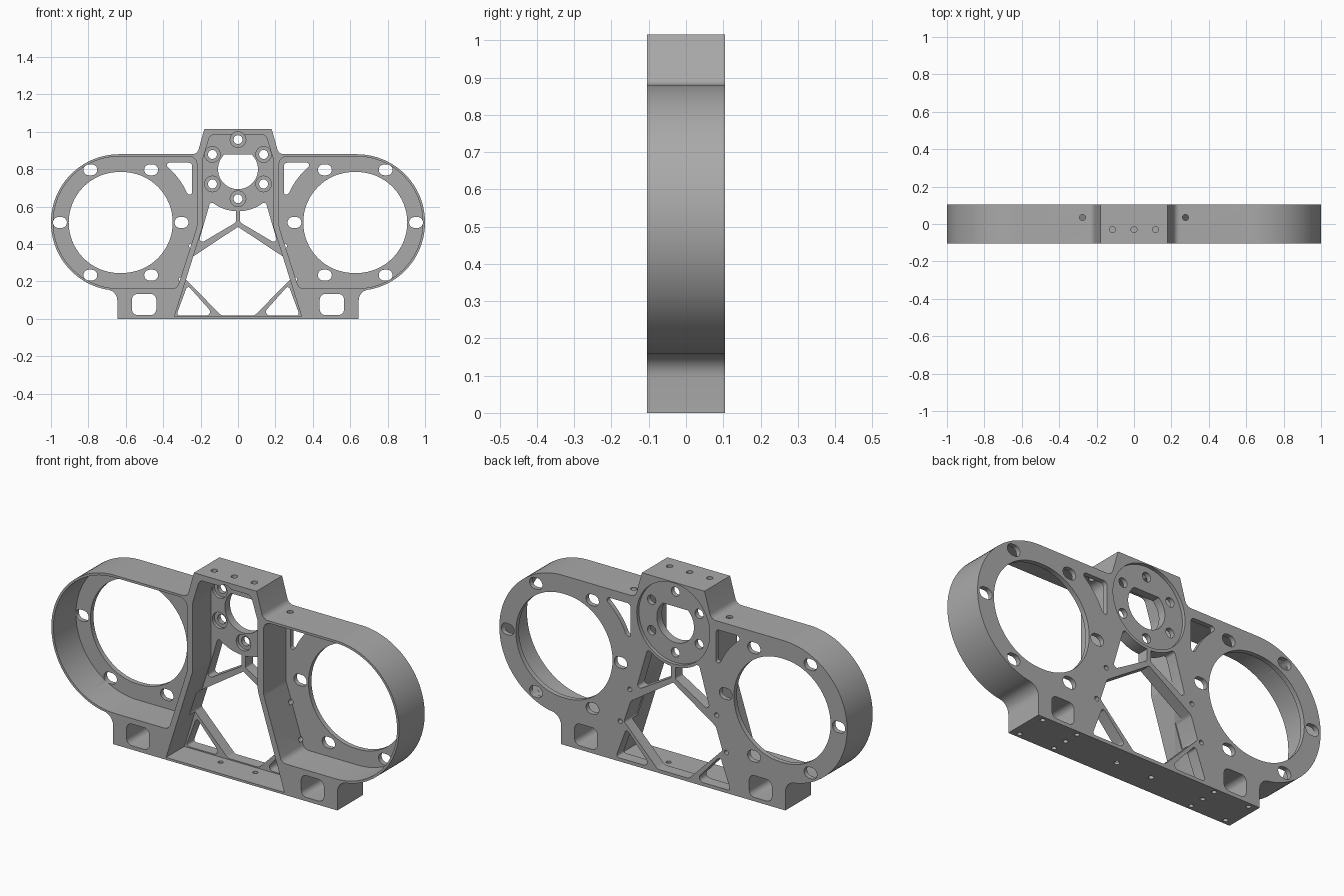
import bpy, bmesh, math
from mathutils import Vector

BACK, FRONT = 0.105, -0.105
SIDE_FLOOR, MID_FLOOR = 0.08, 0.045
SIDE_X, SIDE_Z, MID_Z = 0.627, 0.515, 0.80

cube = bpy.data.objects.get("Cube")
if cube:
    bpy.data.objects.remove(cube, do_unlink=True)


def arc(cx, cz, r, a0, a1, n=32):
    """Points along an arc, angles in degrees."""
    angles = [math.radians(a0 + (a1 - a0) * i / n) for i in range(n + 1)]
    return [(cx + r * math.cos(a), cz + r * math.sin(a)) for a in angles]


def circle(cx, cz, r, n=24):
    return arc(cx, cz, r, 0, 360, n)[:-1]


def slot(cx, cz, r, half, n=16):
    """Circle stretched sideways into a short slot."""
    return arc(cx + half, cz, r, -90, 90, n) + arc(cx - half, cz, r, 90, 270, n)


def rounded(points, n=6):
    """Fillet each corner given as (x, z, radius); plain (x, z) stays sharp."""
    out = []
    for i, p in enumerate(points):
        corner = Vector(p[:2])
        if len(p) < 3:
            out.append(p)
            continue
        to_a = Vector(points[i - 1][:2]) - corner
        to_b = Vector(points[(i + 1) % len(points)][:2]) - corner
        u, v = to_a.normalized(), to_b.normalized()
        half = u.angle(v) / 2
        t = min(p[2] / math.tan(half), 0.9 * min(to_a.length, to_b.length))
        r = t * math.tan(half)
        centre = corner + (u + v).normalized() * (r / math.sin(half))
        s, e = corner + u * t - centre, corner + v * t - centre
        start = math.atan2(s.y, s.x)
        turn = (math.atan2(e.y, e.x) - start + math.pi) % (2 * math.pi) - math.pi
        for k in range(n + 1):
            a = start + turn * k / n
            out.append((centre.x + r * math.cos(a), centre.y + r * math.sin(a)))
    return out


def flip(points):
    return [(-p[0],) + tuple(p[1:]) for p in reversed(points)]


def symmetric(half):
    return half + flip(half)


def prism(bm, points, a, b, axis="y"):
    """Extrude a flat outline from a to b along y or z."""
    def place(p, d):
        return (p[0], d, p[1]) if axis == "y" else (p[0], p[1], d)
    lo = [bm.verts.new(place(p, a)) for p in points]
    hi = [bm.verts.new(place(p, b)) for p in points]
    bm.faces.new(lo)
    bm.faces.new(hi[::-1])
    for i in range(len(points)):
        j = (i + 1) % len(points)
        bm.faces.new((lo[j], lo[i], hi[i], hi[j]))


def both(bm, points, a, b, axis="y"):
    prism(bm, points, a, b, axis)
    prism(bm, flip(points), a, b, axis)


def make_object(name, bm):
    bmesh.ops.recalc_face_normals(bm, faces=bm.faces)
    mesh = bpy.data.meshes.new(name)
    bm.to_mesh(mesh)
    bm.free()
    obj = bpy.data.objects.new(name, mesh)
    bpy.context.collection.objects.link(obj)
    return obj


# Solid outer body
bm = bmesh.new()
half = [(0.645, 0), (0.645, 0.152, 0.06)]
half += arc(SIDE_X + 0.008, SIDE_Z, 0.365, -78, 90, 48)
half += [(0.218, 0.88, 0.035), (0.18, 1.015)]
prism(bm, rounded(symmetric(half)), FRONT, BACK)
body = make_object("bracket_body", bm)

# Front pockets: two round side housings and the tapered middle bay
pockets = bmesh.new()
side = arc(SIDE_X + 0.008, SIDE_Z, 0.353, -90, 90, 48)
side += [(0.22, 0.868, 0.04), (0.22, 0.49, 0.08), (0.325, 0.162, 0.035)]
both(pockets, rounded(side), -0.2, SIDE_FLOOR)
middle = [(0.34, 0.012), (0.187, 0.5, 0.08), (0.187, 0.86, 0.06), (0.148, 0.985, 0.03)]
prism(pockets, rounded(symmetric(middle)), -0.2, MID_FLOOR)

# Openings through the web and feet
holes = bmesh.new()
both(holes, slot(SIDE_X, SIDE_Z, 0.27, 0.008, 32), 0.05, 0.2)
for i in range(6):
    a = math.radians(60 * i)
    x, z = math.cos(a), math.sin(a)
    both(holes, slot(SIDE_X + 0.325 * x, SIDE_Z + 0.325 * z, 0.029, 0.008), 0.05, 0.2)
    prism(holes, circle(0.158 * z, MID_Z + 0.158 * x, 0.024), 0, 0.2)
prism(holes, arc(0, MID_Z, 0.107, 132, 408), 0, 0.2)
foot = [(0.437, 0.02, 0.03), (0.567, 0.02, 0.03), (0.567, 0.133, 0.03), (0.437, 0.133, 0.03)]
both(holes, rounded(foot), -0.2, 0.2)
gusset = [(0.245, 0.835, 0.02), (0.245, 0.65, 0.012)]
gusset += arc(SIDE_X, SIDE_Z, 0.388, 156, 130, 10) + [(0.39, 0.835, 0.015)]
both(holes, rounded(gusset), 0.05, 0.2)
upper = [(0.012, 0.515, 0.01), (0.215, 0.395, 0.015), (0.148, 0.625, 0.015)]
upper += arc(0, MID_Z, 0.225, 306, 273, 8)
both(holes, rounded(upper), 0, 0.2)
lower = [(0.335, 0.017, 0.012), (0.275, 0.185, 0.015), (0.262, 0.175, 0.01),
         (0.175, 0.085, 0.01), (0.175, 0.017, 0.01)]
lower = [(0.33, 0.018, 0.012), (0.27, 0.185, 0.012), (0.17, 0.055, 0.02), (0.185, 0.018, 0.015)]
lower[2] = (0.15, 0.06, 0.015)
lower = [(0.33, 0.018, 0.012), (0.27, 0.18, 0.012), (0.125, 0.018, 0.02)]
diamond = [(0.09, 0.018, 0.03), (0.283, 0.215, 0.015), (0.245, 0.33, 0.03), (0, 0.492)]
both(holes, rounded(lower), 0, 0.2)
prism(holes, rounded(diamond + flip(diamond[:-1])), 0, 0.2)

# Bolt counterbores, shallow round seat and blind holes in the back
seats = bmesh.new()
for i in range(6):
    a = math.radians(60 * i)
    prism(seats, circle(0.158 * math.sin(a), MID_Z + 0.158 * math.cos(a), 0.042), -0.2, 0.062)
prism(seats, circle(0, MID_Z, 0.21, 64), 0.087, 0.2)
for x, z in ((0.25, 0.39), (0.305, 0.21)):
    both(seats, circle(x, z, 0.012, 16), 0.06, 0.2)

# Drilled holes in the top and the underside
drills = bmesh.new()
for x in (-0.115, 0, 0.115):
    prism(drills, circle(x, -0.03, 0.016, 16), 0.97, 1.1, "z")
both(drills, circle(0.275, 0.035, 0.016, 16), 0.84, 1.1, "z")
both(drills, circle(0.1, 0, 0.013, 16), -0.1, 0.03, "z")
for x, y in ((0.6, -0.08), (0.6, 0.08), (0.4, -0.08), (0.4, 0), (0.4, 0.08)):
    both(drills, circle(x, y, 0.012, 16), -0.1, 0.05, "z")

# Cut each group in turn
bpy.ops.object.select_all(action="DESELECT")
bpy.context.view_layer.objects.active = body
body.select_set(True)
groups = {"pocket": pockets, "opening": holes, "seat": seats, "drill": drills}
for name, group in groups.items():
    cutter = make_object(name + "_cutter", group)
    cutter.hide_render = True
    mod = body.modifiers.new(name, "BOOLEAN")
    mod.operation, mod.solver, mod.object = "DIFFERENCE", "EXACT", cutter
    bpy.ops.object.modifier_apply(modifier=mod.name)
    bpy.data.objects.remove(cutter, do_unlink=True)

# Plain grey metal
grey = bpy.data.materials.new("grey_metal")
grey.use_nodes = True
colour = (0.4, 0.4, 0.4, 1)
grey.diffuse_color = colour
grey.node_tree.nodes["Principled BSDF"].inputs["Base Color"].default_value = colour
body.data.materials.clear()
body.data.materials.append(grey)
bpy.ops.object.shade_smooth_by_angle(angle=math.radians(30))
